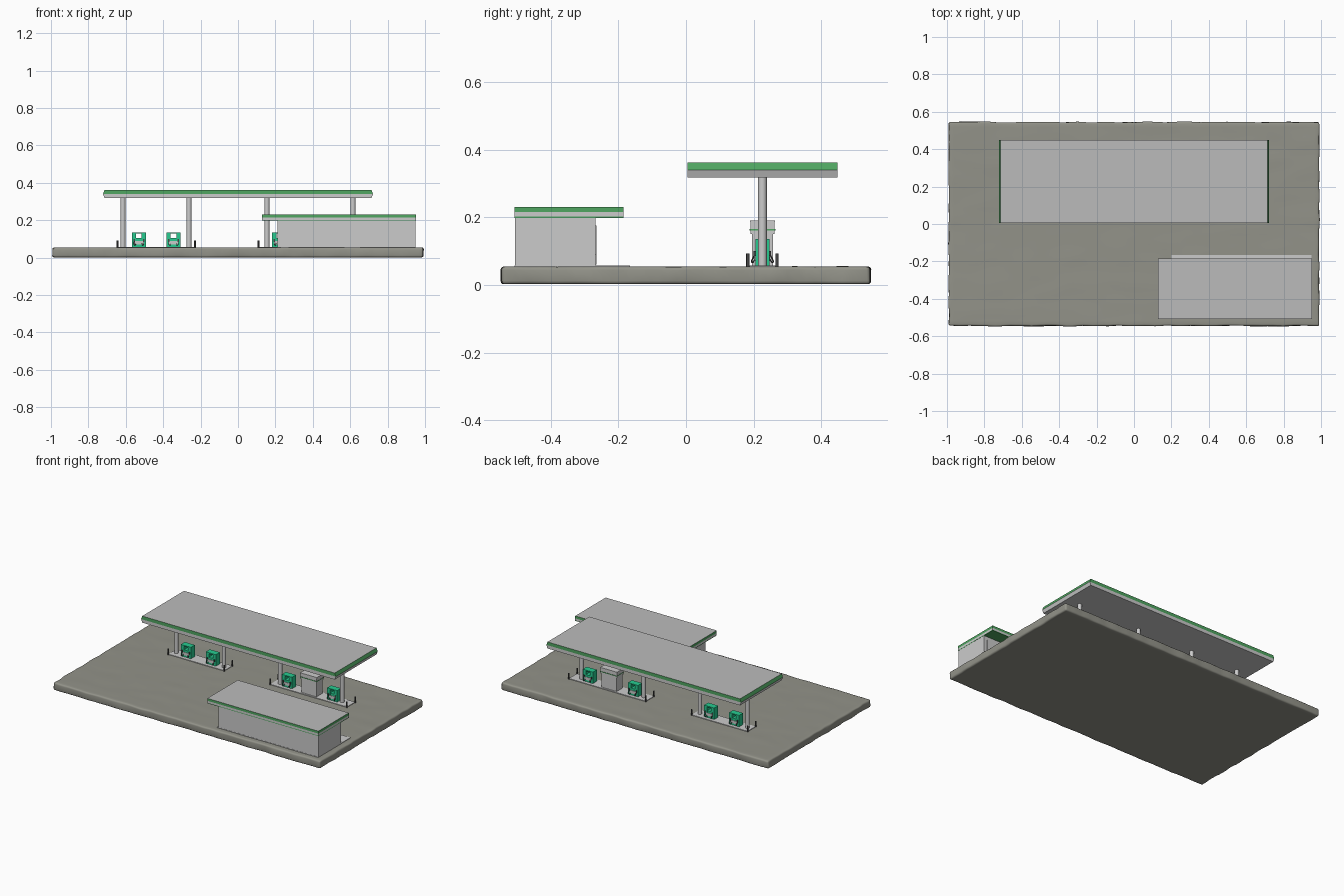
import bpy, bmesh, math
from mathutils import Vector, noise

if "Cube" in bpy.data.objects:
    bpy.data.objects.remove(bpy.data.objects["Cube"])


def material(name, rgb):
    m = bpy.data.materials.new(name)
    m.diffuse_color = (*rgb, 1)
    m.use_nodes = True
    m.node_tree.nodes["Principled BSDF"].inputs["Base Color"].default_value = m.diffuse_color
    return m


GREEN = material("green_trim", (0.08, 0.38, 0.12))
BRIGHT = material("pump_green", (0.02, 0.60, 0.28))
PAVING = material("asphalt", (0.29, 0.29, 0.25))
DARK = material("dark_rubber", (0.06, 0.06, 0.06))
GREY = material("light_grey", (0.5, 0.5, 0.5))


def finish(name, bm, mats):
    bmesh.ops.recalc_face_normals(bm, faces=bm.faces)
    me = bpy.data.meshes.new(name)
    bm.to_mesh(me)
    bm.free()
    ob = bpy.data.objects.new(name, me)
    bpy.context.collection.objects.link(ob)
    for m in mats:
        if m:
            me.materials.append(m)
    return ob


def box(name, x, y, z, mat=None, cap=None, taper=(0, 0)):
    """Box from (min, max) ranges; taper pulls the x ends in at bottom / top."""
    bm = bmesh.new()
    bmesh.ops.create_cube(bm, size=1)
    for v in bm.verts:
        sx, sy, sz = (c > 0 for c in v.co)
        t = taper[sz] * (-1 if sx else 1)
        v.co = (x[sx] + t, y[sy], z[sz])
    if cap:
        bm.faces.ensure_lookup_table()
        for f in bm.faces:
            if f.calc_center_median().z > z[1] - 1e-5:
                f.material_index = 1
    return finish(name, bm, [mat, cap])


def around(c, half):
    return (c - half, c + half)


def cylinder(name, x, y, z, r, mat=None, sides=16):
    bm = bmesh.new()
    bmesh.ops.create_cone(bm, cap_ends=True, segments=sides, radius1=r, radius2=r,
                          depth=z[1] - z[0])
    bmesh.ops.translate(bm, verts=bm.verts, vec=(x, y, sum(z) / 2))
    for f in bm.faces:
        f.smooth = len(f.verts) == 4
    return finish(name, bm, [mat])


def hose(name, pts, mat):
    cu = bpy.data.curves.new(name, 'CURVE')
    cu.dimensions = '3D'
    cu.bevel_depth = 0.002
    cu.bevel_resolution = 1
    cu.resolution_u = 5
    s = cu.splines.new('BEZIER')
    s.bezier_points.add(len(pts) - 1)
    for p, co in zip(s.bezier_points, pts):
        p.co = co
        p.handle_left_type = p.handle_right_type = 'AUTO'
    cu.materials.append(mat)
    ob = bpy.data.objects.new(name, cu)
    bpy.context.collection.objects.link(ob)


G = 0.054      # ground level
Y = 0.226      # centre line of the pump islands

# Ground slab: rounded, slightly ragged edges and a faintly uneven top
bm = bmesh.new()
bmesh.ops.create_cube(bm, size=1)
bmesh.ops.scale(bm, verts=bm.verts, vec=(1.98, 1.09, 0.052))
for axis, n, size in ((0, 72, 1.98), (1, 40, 1.09)):
    for i in range(1, n):
        co, no = Vector(), Vector()
        co[axis], no[axis] = -size / 2 + size * i / n, 1
        bmesh.ops.bisect_plane(bm, geom=bm.verts[:] + bm.edges[:] + bm.faces[:],
                               plane_co=co, plane_no=no)
rim = [e for e in bm.edges if e.is_manifold and e.calc_face_angle(0) > 1]
bmesh.ops.bevel(bm, geom=rim, offset=0.01, segments=3, profile=0.5, affect='EDGES')
for v in bm.verts:
    x, y, z = v.co
    if abs(x) > 0.975:
        v.co.x += 0.007 * noise.noise((y * 14, z * 20, 3 * x))
    if abs(y) > 0.53:
        v.co.y += 0.005 * noise.noise((x * 14, z * 20, 3 * y))
    if z > 0.015:
        v.co.z += 0.0015 * noise.noise((x * 6, y * 14, 0))
    v.co.z += 0.028
for f in bm.faces:
    f.smooth = True
finish("ground", bm, [PAVING])

# Main canopy: grey lower band, green upper band with a grey top
cx, cy = (-0.722, 0.722), (0.005, 0.448)
box("canopy_soffit", cx, cy, (0.318, 0.34), taper=(0.008, 0))
box("canopy_fascia", cx, cy, (0.34, 0.362), GREEN, GREY, taper=(0, 0.008))

# Canopy columns
for x in (-0.615, -0.262, 0.155, 0.615):
    cylinder("canopy_column", x, Y, (G, 0.32), 0.013)

# Pump islands with a pair of bollards at each end
for x0, x1 in ((-0.645, -0.23), (0.11, 0.68)):
    box("pump_island", (x0, x1), around(Y, 0.043), (0.05, G + 0.004))
    for x in (x0, x1):
        for y in (Y - 0.043, Y + 0.043):
            cylinder("bollard", x, y, (0.05, 0.093), 0.005, DARK, 10)


# Fuel pump: green portal frame, lower cabinet, hoses on both faces
def pump(x):
    for s in (-1, 1):
        box("pump_post", around(x + s * 0.026, 0.011), around(Y, 0.021), (G, 0.132), BRIGHT)
    box("pump_top", around(x, 0.037), around(Y, 0.021), (0.128, 0.135), BRIGHT)
    box("pump_cabinet", around(x, 0.016), around(Y, 0.02), (G, 0.104), BRIGHT)
    for s in (-1, 1):
        box("pump_panel", around(x, 0.024), around(Y + s * 0.021, 0.002), (0.07, 0.09))
        for t in (-1, 1):
            px = x + t * 0.026
            box("pump_nozzle", around(px, 0.004), around(Y + s * 0.023, 0.003),
                (0.085, 0.1), DARK)
            hose("pump_hose", [(px, Y + s * 0.024, 0.087), (px - t * 0.004, Y + s * 0.031, 0.066),
                               (px - t * 0.01, Y + s * 0.02, 0.078)], DARK)


for x in (-0.53, -0.345, 0.22, 0.555):
    pump(x)

# Cashier kiosk between the right-hand pumps
kx = 0.39
box("kiosk_body", around(kx, 0.056), around(Y, 0.031), (G, 0.15))
box("kiosk_header", around(kx, 0.06), around(Y, 0.035), (0.15, 0.186))
box("kiosk_stripe", around(kx, 0.062), around(Y, 0.038), (0.161, 0.165), GREEN)
box("kiosk_cap", around(kx, 0.062), around(Y, 0.037), (0.186, 0.191))

# Shop: pavement, walls and overhanging roof
box("shop_pavement", (0.2, 0.95), (-0.507, -0.165), (0.045, G + 0.004))
box("shop_walls", (0.21, 0.95), (-0.506, -0.267), (G, 0.2))
rx, ry = (0.127, 0.951), (-0.507, -0.185)
box("shop_roof_lower_trim", rx, ry, (0.198, 0.202), GREEN)
box("shop_roof_band", rx, ry, (0.202, 0.215))
box("shop_roof_fascia", rx, ry, (0.215, 0.231), GREEN, GREY)

# Shop front facing the pumps: windows and a double door
for i in range(5):
    wx = 0.29 + i * 0.145
    low = 0.06 if i == 2 else 0.09
    box("shop_door" if i == 2 else "shop_window", around(wx, 0.055),
        (-0.27, -0.265), (low, 0.175))
